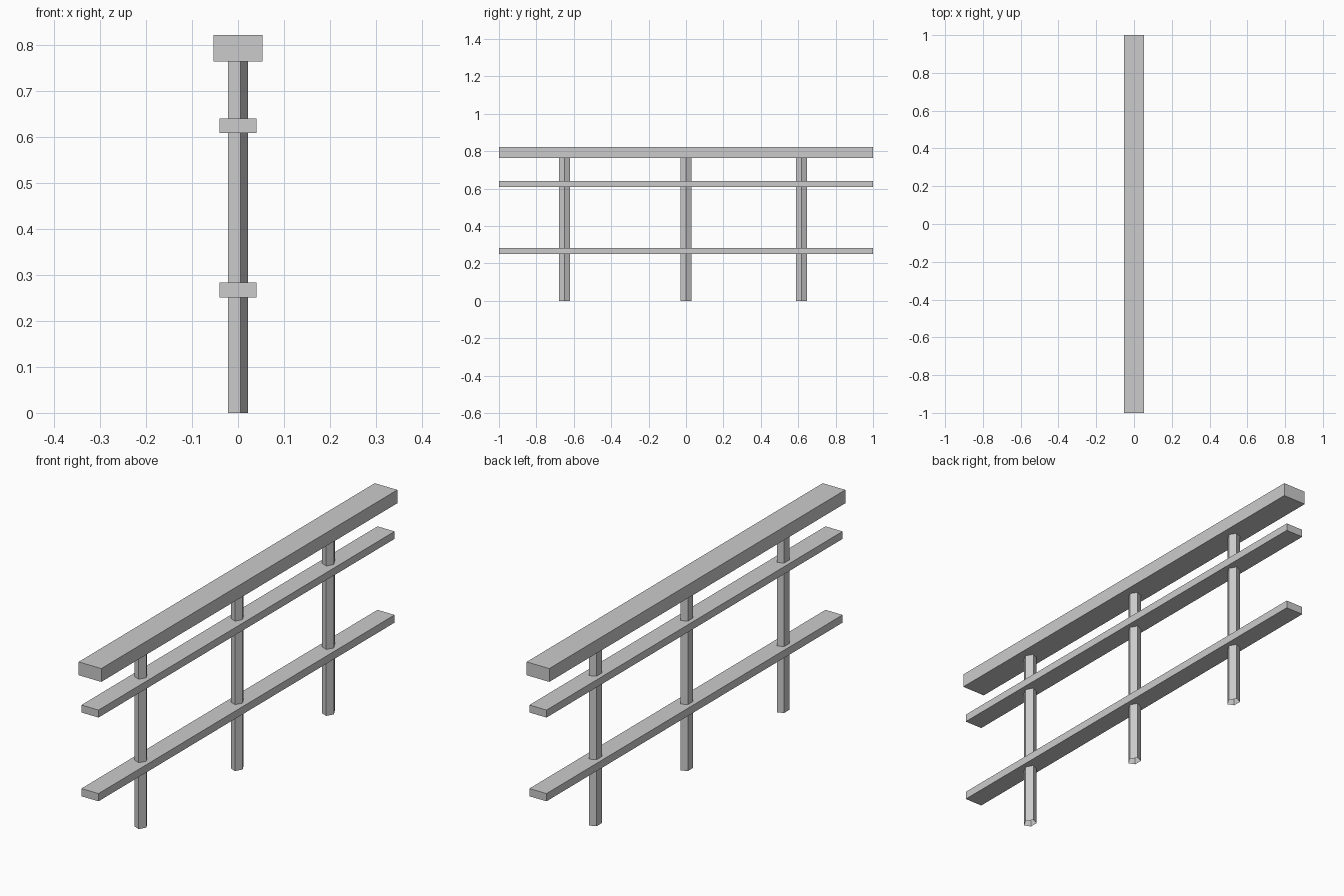
import bpy

# Remove the default cube
cube = bpy.data.objects.get("Cube")
if cube:
    bpy.data.objects.remove(cube, do_unlink=True)

grey = bpy.data.materials.new("plain_grey")
grey.use_nodes = True
grey.diffuse_color = (0.6, 0.6, 0.6, 1)
grey.node_tree.nodes["Principled BSDF"].inputs["Base Color"].default_value = (0.6, 0.6, 0.6, 1)


def finish(name, scale):
    """Name the active object, apply its scale and colour it."""
    obj = bpy.context.object
    obj.name = name
    obj.scale = scale
    bpy.ops.object.transform_apply(location=False, rotation=False, scale=True)
    obj.data.materials.append(grey)


def rail(name, width, bottom, top):
    bpy.ops.mesh.primitive_cube_add(size=1, location=(0, 0, (bottom + top) / 2))
    finish(name, (width, 2, top - bottom))


def post(name, y, height=0.775):
    # Five-sided open tube, one corner pointing to +x
    bpy.ops.mesh.primitive_cylinder_add(
        vertices=5, radius=1, depth=1, end_fill_type='NOTHING',
        location=(-0.002, y, height / 2), rotation=(0, 0, 0))
    obj = bpy.context.object
    # The primitive starts with a corner on +y: swap the axes to aim it at +x
    for v in obj.data.vertices:
        v.co.x, v.co.y = v.co.y, -v.co.x
    finish(name, (0.024, 0.0305, height))


# Horizontal rails
rail("handrail", 0.107, 0.765, 0.822)
rail("middle_rail", 0.081, 0.609, 0.641)
rail("lower_rail", 0.081, 0.251, 0.284)

# Upright posts
for name, y in (("front_post", -0.65), ("centre_post", 0), ("back_post", 0.617)):
    post(name, y)
